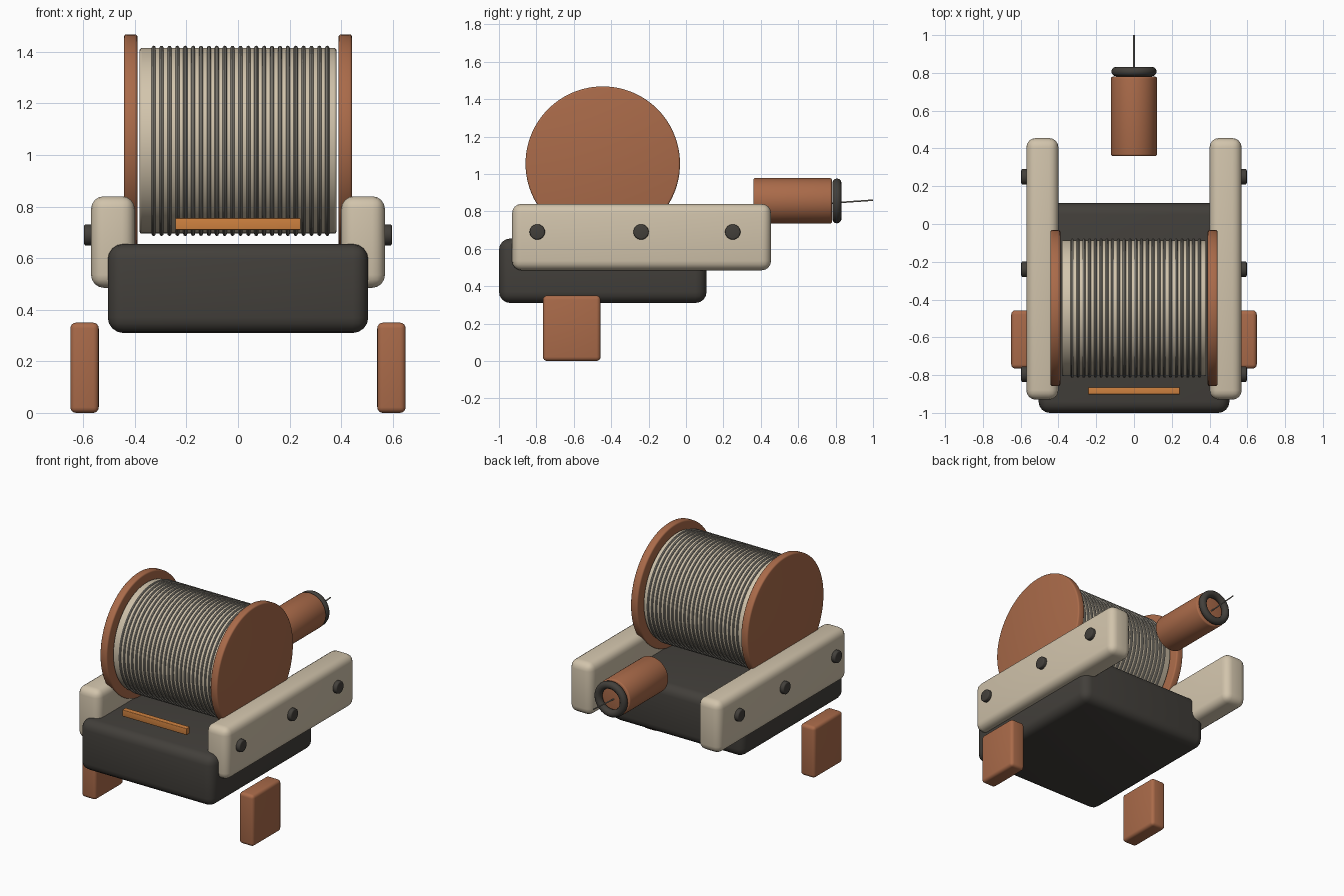
import bpy
import math

if "Cube" in bpy.data.objects:
    bpy.data.objects.remove(bpy.data.objects["Cube"])


def material(name, rgb):
    m = bpy.data.materials.new(name)
    m.use_nodes = True
    color = (*rgb, 1.0)
    m.diffuse_color = color
    bsdf = next(n for n in m.node_tree.nodes if n.type == "BSDF_PRINCIPLED")
    bsdf.inputs["Base Color"].default_value = color
    return m


copper = material("copper_brown", (0.40, 0.145, 0.067))
cream = material("cream", (0.64, 0.55, 0.41))
charcoal = material("charcoal", (0.055, 0.05, 0.043))
orange = material("orange", (0.62, 0.22, 0.05))
steel = material("wire_grey", (0.30, 0.28, 0.24))


def finish(name, mat, bevel=0.0, segments=4):
    ob = bpy.context.object
    ob.name = name
    ob.data.materials.append(mat)
    bpy.ops.object.transform_apply(location=False, rotation=True, scale=True)
    if bevel:
        mod = ob.modifiers.new("Rounded edges", "BEVEL")
        mod.width = bevel
        mod.segments = segments
        mod.limit_method = "ANGLE"
        mod.angle_limit = math.radians(40)
        bpy.ops.object.modifier_apply(modifier=mod.name)
    bpy.ops.object.shade_smooth_by_angle(angle=math.radians(35))
    return ob


def box(name, mat, x, y, z, bevel):
    """Rounded box from (min, max) ranges."""
    ranges = (x, y, z)
    bpy.ops.mesh.primitive_cube_add(size=1, location=[(a + b) / 2 for a, b in ranges])
    bpy.context.object.scale = [b - a for a, b in ranges]
    return finish(name, mat, bevel)


ALONG_X = (0, math.pi / 2, 0)
ALONG_Y = (math.pi / 2, 0, 0)


def cylinder(name, mat, center, radius, length, rotation, bevel, sides=64):
    bpy.ops.mesh.primitive_cylinder_add(vertices=sides, radius=radius, depth=length,
                                        location=center, rotation=rotation)
    return finish(name, mat, bevel, 3)


def ring(name, mat, center, major, minor, rotation, sides=64, tube=12):
    bpy.ops.mesh.primitive_torus_add(major_radius=major, minor_radius=minor,
                                     major_segments=sides, minor_segments=tube,
                                     location=center, rotation=rotation)
    return finish(name, mat)


# Base block and front strip
box("base", charcoal, (-0.505, 0.505), (-1.0, 0.11), (0.31, 0.655), 0.06)
box("front_strip", orange, (-0.243, 0.243), (-0.902, -0.865), (0.71, 0.755), 0.004)

# Spool drum with wound wire
SPOOL_Y, SPOOL_Z = -0.445, 1.055
cylinder("spool_drum", cream, (0, SPOOL_Y, SPOOL_Z), 0.36, 0.764, ALONG_X, 0.01, 96)
for i in range(23):
    ring(f"wire_wrap_{i + 1}", steel, (-0.327 + i * 0.0306, SPOOL_Y, SPOOL_Z),
         0.361, 0.008, ALONG_X, 96, 8)

# Mirrored parts: flanges, rails, bolts and feet
for side, s in (("left", 1), ("right", -1)):
    def span(a, b):
        return tuple(sorted((s * a, s * b)))

    cylinder(f"{side}_flange", copper, (s * 0.416, SPOOL_Y, SPOOL_Z),
             0.413, 0.052, ALONG_X, 0.01, 96)
    box(f"{side}_rail", cream, span(0.40, 0.57), (-0.93, 0.455), (0.485, 0.84), 0.05)
    box(f"{side}_foot", copper, span(0.54, 0.65), (-0.765, -0.457), (0, 0.35), 0.022)
    for i, y in enumerate((-0.795, -0.24, 0.25)):
        cylinder(f"{side}_bolt_{i + 1}", charcoal, (s * 0.575, y, 0.69),
                 0.041, 0.044, ALONG_X, 0.008, 24)

# Rear handle with end ring and loose wire
HANDLE_Z = 0.856
cylinder("handle", copper, (0, 0.57, HANDLE_Z), 0.122, 0.42, ALONG_Y, 0.01)
ring("handle_ring", charcoal, (0, 0.807, HANDLE_Z), 0.095, 0.025, ALONG_Y)
cylinder("loose_wire", steel, (0, 0.885, 0.852), 0.004, 0.23,
         (math.pi / 2 + 0.07, 0, 0), 0, 8)
bpy.context.object.rotation_euler = (0, 0, 0)
